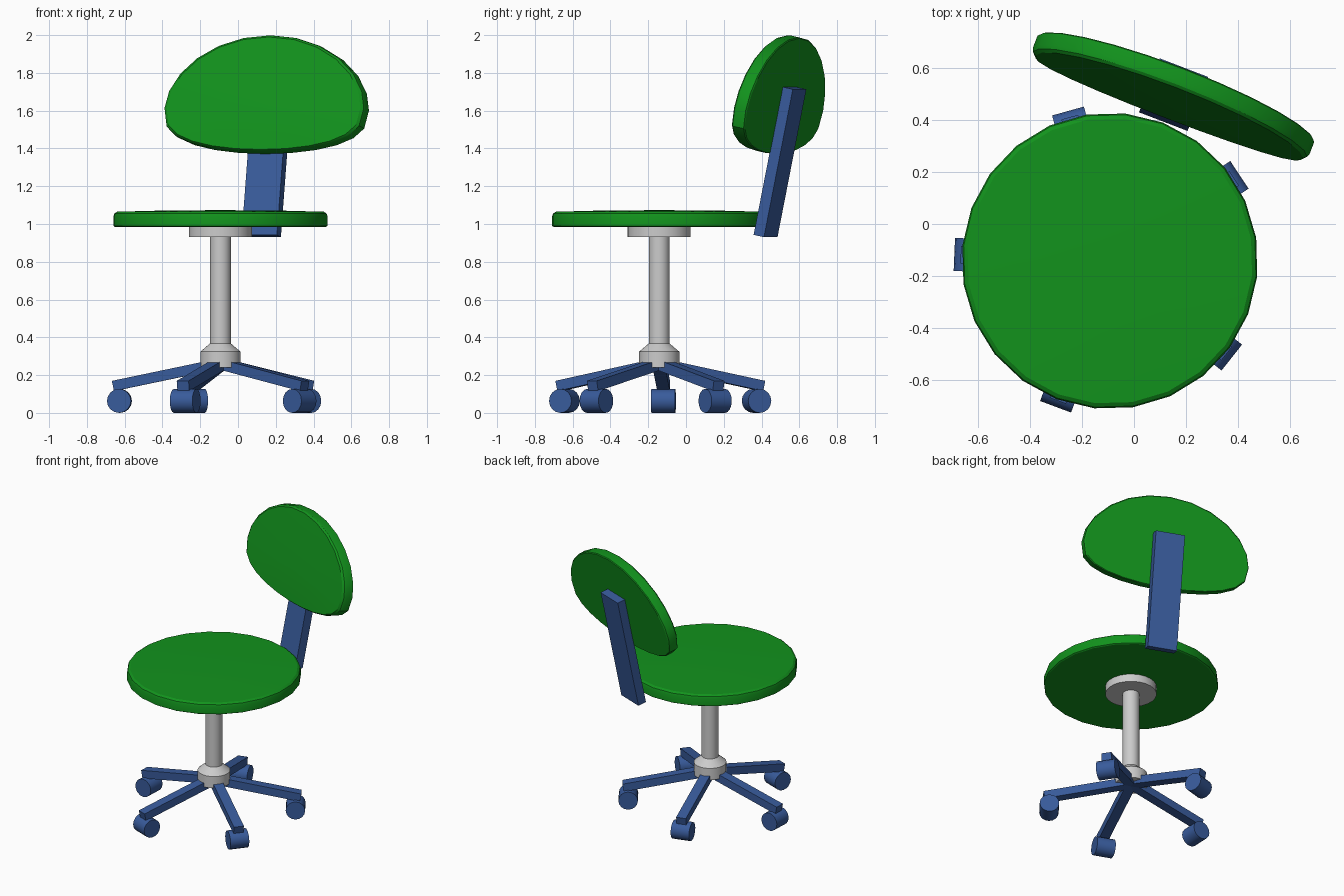
import bpy, bmesh
from math import sin, cos, pi, radians
from mathutils import Matrix, Vector

if "Cube" in bpy.data.objects:
    bpy.data.objects.remove(bpy.data.objects["Cube"])


def material(name, rgb):
    m = bpy.data.materials.new(name)
    m.diffuse_color = (*rgb, 1)
    m.use_nodes = True
    m.node_tree.nodes["Principled BSDF"].inputs["Base Color"].default_value = m.diffuse_color
    return m


GREEN = material("green_fabric", (0.006, 0.29, 0.012))
BLUE = material("blue_plastic", (0.04, 0.105, 0.33))


def finish(name, bm, frame, mat=None, smooth=True):
    bmesh.ops.recalc_face_normals(bm, faces=bm.faces)
    mesh = bpy.data.meshes.new(name)
    bm.to_mesh(mesh)
    bm.free()
    mesh.transform(frame)
    ob = bpy.data.objects.new(name, mesh)
    bpy.context.collection.objects.link(ob)
    if mat:
        mesh.materials.append(mat)
    if smooth:
        bpy.ops.object.select_all(action='DESELECT')
        ob.select_set(True)
        bpy.context.view_layer.objects.active = ob
        bpy.ops.object.shade_smooth_by_angle(angle=radians(30))
    return ob


def lathe(name, profile, frame, mat=None, sides=24, outline=None):
    """Stack scaled outlines (radius, height) and cap both ends."""
    outline = outline or (lambda a: (cos(a), sin(a)))
    bm = bmesh.new()
    rings = []
    for r, z in profile:
        pts = [outline(2 * pi * i / sides) for i in range(sides)]
        rings.append([bm.verts.new((r * x, r * y, z)) for x, y in pts])
    for lo, hi in zip(rings, rings[1:]):
        for i in range(sides):
            j = (i + 1) % sides
            bm.faces.new((lo[i], lo[j], hi[j], hi[i]))
    bm.faces.new(rings[0][::-1])
    bm.faces.new(rings[-1])
    return finish(name, bm, frame, mat)


def box(name, size, frame, mat):
    bm = bmesh.new()
    bmesh.ops.create_cube(bm, size=1)
    bmesh.ops.scale(bm, vec=Vector(size), verts=bm.verts)
    return finish(name, bm, frame, mat, smooth=False)


def rot(deg, axis):
    return Matrix.Rotation(radians(deg), 4, axis)


T = Matrix.Translation
TILT = 11.8
column = T((-0.093, -0.142, 0))
chair = column @ rot(-21, 'Z')

# Seat cushion: flat underside, rounded rim, very slight dome
lathe("seat", [(0.562, 0.985), (0.57, 0.99), (0.57, 1.04), (0.565, 1.055),
               (0.55, 1.065), (0.28, 1.072), (0.03, 1.073)], chair, GREEN)

# Grey column parts
lathe("seat_plate", [(0.168, 0.93), (0.168, 0.988)], chair)
lathe("post", [(0.055, 0.34), (0.055, 0.94)], chair)
lathe("hub", [(0.107, 0.24), (0.107, 0.324), (0.055, 0.368)], chair)

# Leaning strut and backrest share one tilted frame
back = chair @ T((0, 0.685, 1.328)) @ rot(-TILT, 'X')
box("back_strut", (0.2, 0.06, 0.80), back, BLUE)


def back_outline(a):
    # Half-ellipse above, flatter and shallower below
    s = sin(a)
    return cos(a), (0.695 * s ** 1.08 if s > 0 else -0.412 * abs(s) ** 0.65)


# Local z of the profile points to the front of the chair
lathe("backrest", [(0.562, 0), (0.57, 0.005), (0.57, 0.055), (0.565, 0.07),
                   (0.55, 0.08), (0.28, 0.086), (0.03, 0.087)],
      back @ T((0, -0.027, 0.272)) @ rot(90, 'X'), GREEN, outline=back_outline)

# Five sloping legs with a caster each
for k in range(5):
    spoke = column @ rot(33.6 + 72 * k, 'Z')
    box(f"leg_{k + 1}", (0.581, 0.067, 0.055),
        spoke @ T((0.284, 0, 0.202)) @ rot(TILT, 'Y'), BLUE)
    lathe(f"caster_{k + 1}", [(0.0635, -0.0635), (0.0635, 0.0635)],
          spoke @ T((0.535, 0, 0.0635)) @ rot(90, 'X'), BLUE, sides=16)
